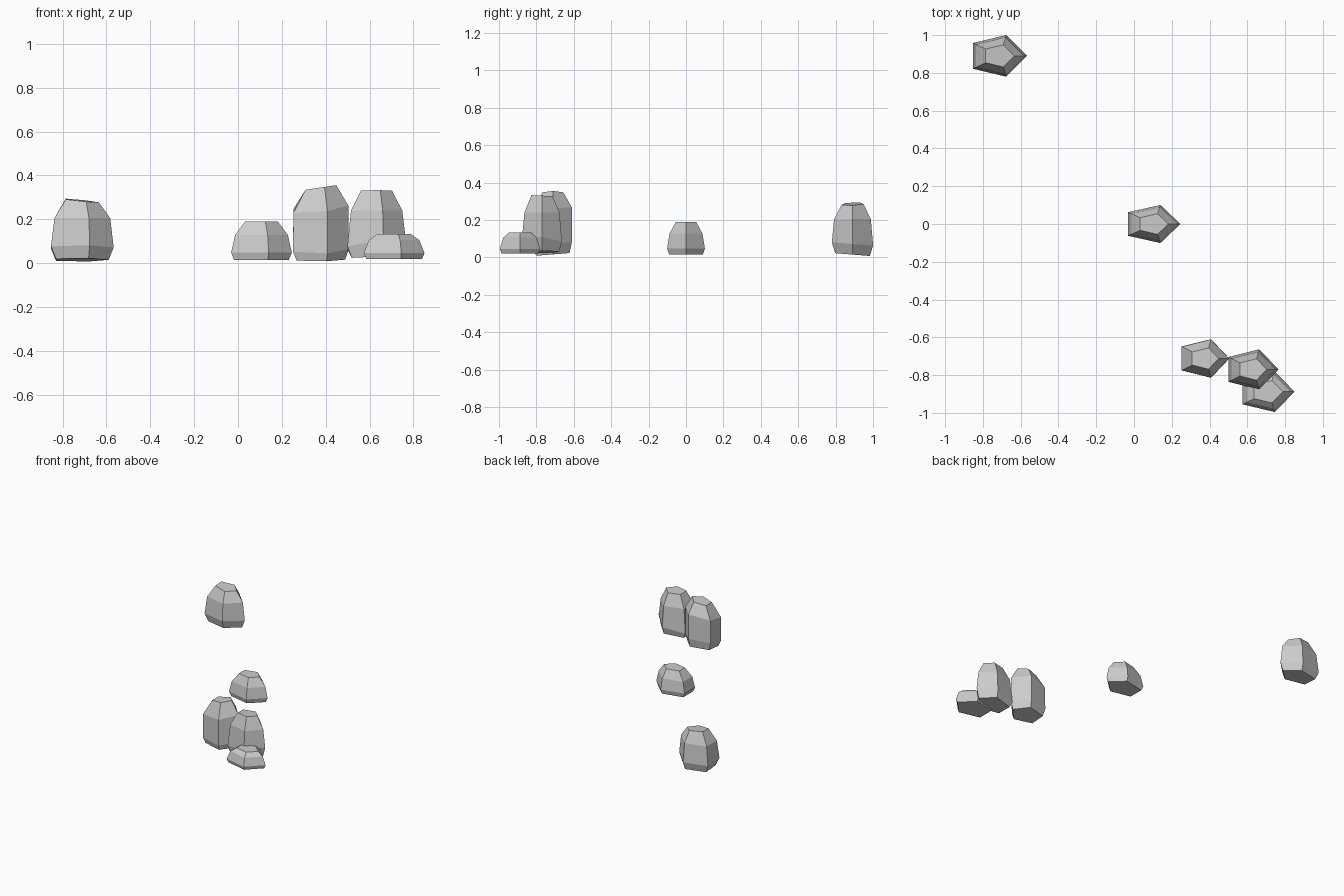
import bpy, bmesh
from math import cos, sin, tau

if "Cube" in bpy.data.objects:
    bpy.data.objects.remove(bpy.data.objects["Cube"])

SIDES = 5

def rock(name, centre, radius, rings):
    """Loft stretched pentagons; each ring is (z, scale, tilt_x, tilt_y)."""
    bm = bmesh.new()
    loops = []
    for z, s, tx, ty in rings:
        loop = []
        for i in range(SIDES):
            a = tau * i / SIDES
            x = s * radius[0] * (cos(a) - 0.095)
            y = s * radius[1] * sin(a)
            loop.append(bm.verts.new((centre[0] + x, centre[1] + y, z + tx * x + ty * y)))
        loops.append(loop)
    for low, high in zip(loops, loops[1:]):
        for i in range(SIDES):
            j = (i + 1) % SIDES
            bm.faces.new((low[i], low[j], high[j], high[i]))
    bm.faces.new(loops[0][::-1])
    bm.faces.new(loops[-1])
    bmesh.ops.recalc_face_normals(bm, faces=bm.faces)
    mesh = bpy.data.meshes.new(name)
    bm.to_mesh(mesh)
    bm.free()
    obj = bpy.data.objects.new(name, mesh)
    bpy.context.collection.objects.link(obj)

# Far back boulder
rock("back_boulder", (-0.71, 0.89), (0.158, 0.116),
     [(0.015, 0.84, 0, -0.08), (0.072, 1, 0, -0.08), (0.205, 0.89, 0, 0), (0.285, 0.53, -0.1, 0.05)])
# Low boulder in the middle
rock("middle_boulder", (0.107, 0), (0.153, 0.106),
     [(0.015, 0.90, 0, 0), (0.048, 1, 0, 0), (0.128, 0.87, 0, 0), (0.19, 0.54, 0, 0)])
# Tall boulder
rock("tall_boulder", (0.378, -0.712), (0.146, 0.112),
     [(0.016, 0.84, 0, 0.08), (0.065, 0.96, 0, 0.2), (0.25, 0.95, 0.1, 0.15), (0.345, 0.53, 0.15, 0)])
# Upright boulder beside it
rock("upright_boulder", (0.632, -0.77), (0.147, 0.112),
     [(0.03, 0.86, 0.05, 0), (0.09, 1, 0.15, -0.1), (0.24, 0.88, 0, 0), (0.33, 0.53, 0, -0.05)])
# Flat stone in front
rock("flat_stone", (0.712, -0.888), (0.153, 0.113),
     [(0.02, 0.92, 0, 0), (0.046, 1, 0, 0), (0.105, 0.83, 0, 0), (0.133, 0.55, 0, 0)])
